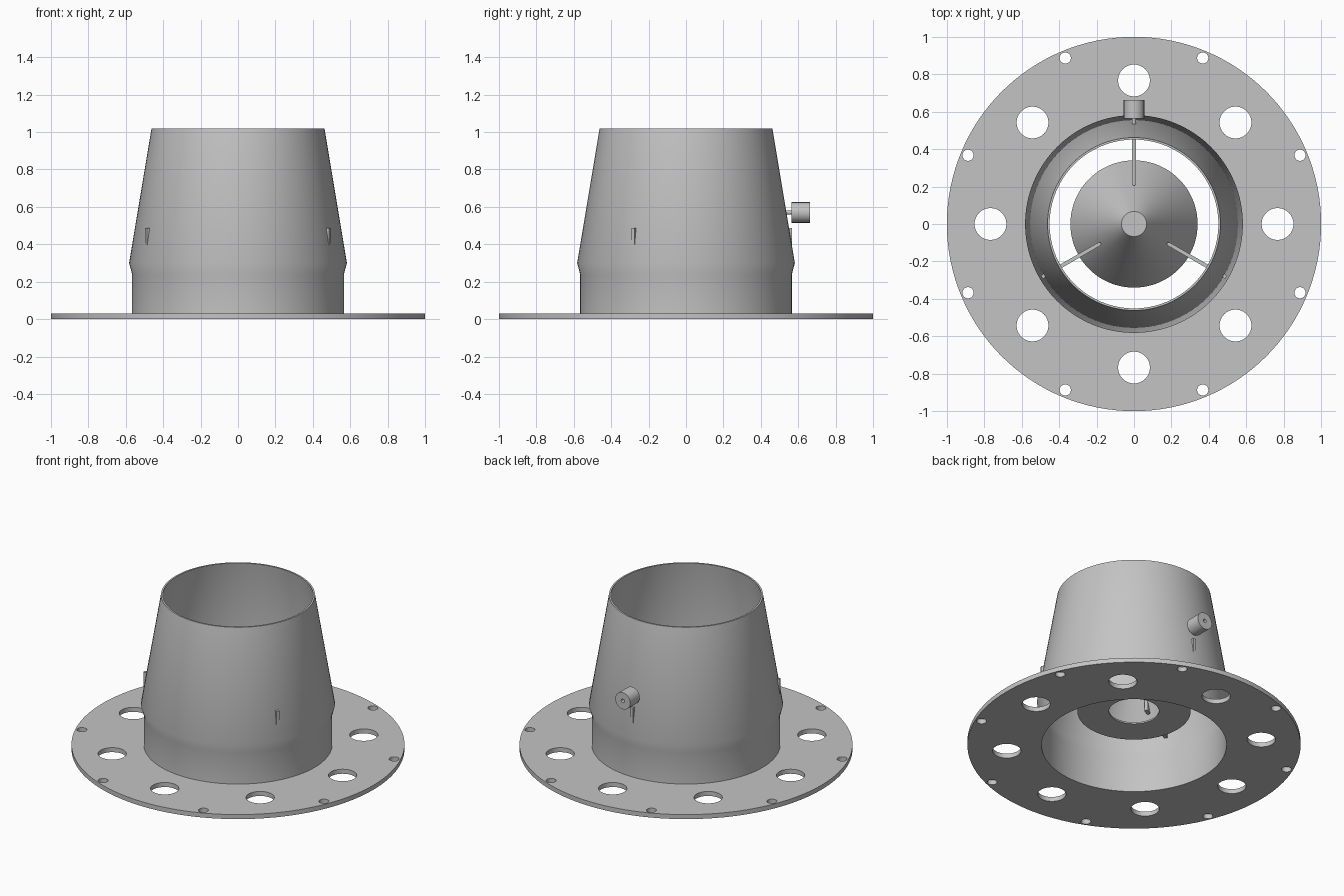
import bpy, bmesh, math
from mathutils import Matrix, Vector

cube = bpy.data.objects.get("Cube")
if cube:
    bpy.data.objects.remove(cube, do_unlink=True)

GREY = (0.55, 0.55, 0.55, 1)
metal = bpy.data.materials.new("grey_metal")
metal.use_nodes = True
metal.diffuse_color = GREY
metal.node_tree.nodes["Principled BSDF"].inputs["Base Color"].default_value = GREY


def add_mesh(name, mesh, smooth=True):
    """Link a mesh as a named part with the metal material."""
    obj = bpy.data.objects.new(name, mesh)
    bpy.context.collection.objects.link(obj)
    mesh.materials.clear()
    mesh.materials.append(metal)
    if smooth:
        bpy.ops.object.select_all(action='DESELECT')
        obj.select_set(True)
        bpy.context.view_layer.objects.active = obj
        bpy.ops.object.shade_smooth_by_angle(angle=math.radians(30))
    return obj


def lathe(name, profile, steps=96, matrix=Matrix()):
    """Revolve a closed (radius, height) profile about z; radius 0 closes the ends."""
    bm = bmesh.new()
    verts = [bm.verts.new((r, 0, z)) for r, z in profile]
    edges = [bm.edges.new((verts[i - 1], verts[i])) for i in range(len(verts))]
    bmesh.ops.spin(bm, geom=verts + edges, cent=(0, 0, 0), axis=(0, 0, 1),
                   angle=2 * math.pi, steps=steps, use_merge=True)
    bmesh.ops.remove_doubles(bm, verts=bm.verts, dist=0.0001)
    bmesh.ops.recalc_face_normals(bm, faces=bm.faces)
    bm.transform(matrix)
    mesh = bpy.data.meshes.new(name)
    bm.to_mesh(mesh)
    bm.free()
    return add_mesh(name, mesh)


def polar(radius, degrees):
    a = math.radians(degrees)
    return radius * math.cos(a), radius * math.sin(a)


def drilled_plate(name, circles, thickness):
    """Flat plate from (x, y, radius, sides) circles; inner circles become holes."""
    curve = bpy.data.curves.new(name, 'CURVE')
    curve.dimensions = '2D'
    curve.fill_mode = 'BOTH'
    curve.extrude = thickness / 2
    for x, y, radius, sides in circles:
        spline = curve.splines.new('POLY')
        spline.points.add(sides - 1)
        spline.use_cyclic_u = True
        for i, p in enumerate(spline.points):
            dx, dy = polar(radius, 360 * i / sides)
            p.co = (x + dx, y + dy, 0, 1)
    temp = bpy.data.objects.new(name + "_curve", curve)
    bpy.context.collection.objects.link(temp)
    graph = bpy.context.evaluated_depsgraph_get()
    mesh = bpy.data.meshes.new_from_object(temp.evaluated_get(graph))
    bpy.data.objects.remove(temp, do_unlink=True)
    bm = bmesh.new()
    bm.from_mesh(mesh)
    bmesh.ops.remove_doubles(bm, verts=bm.verts, dist=0.0001)
    bmesh.ops.recalc_face_normals(bm, faces=bm.faces)
    bmesh.ops.translate(bm, verts=bm.verts, vec=(0, 0, thickness / 2))
    bm.to_mesh(mesh)
    bm.free()
    mesh.name = name
    return add_mesh(name, mesh)


# Base flange with a centre opening, eight large holes and eight rim bolt holes
FLANGE = 0.03
circles = [(0, 0, 1, 128), (0, 0, 0.555, 96)]
for k in range(8):
    circles.append((*polar(0.767, 45 * k), 0.085, 40))
    circles.append((*polar(0.96, 45 * k + 22.5), 0.03, 24))
drilled_plate("base_flange", circles, FLANGE)

# Thin outer shell: straight collar, short flare, then a long taper
WALL = 0.011
outer = [(0.566, FLANGE), (0.566, 0.24), (0.582, 0.3), (0.462, 1.02)]
inner = [(r - WALL, z) for r, z in reversed(outer)]
lathe("outer_shell", outer + inner)

# Hollow inner cone with a flat cap and an open ring underneath
lathe("inner_cone", [(0, 0.7), (0.067, 0.7), (0.34, 0.236), (0.15, 0.236),
                     (0.15, 0.246), (0.322, 0.246), (0.06, 0.69), (0, 0.69)])

# Three upright support blades with a rounded inner end, passing through the shell
HALF = 0.01
for k, angle in enumerate((90, 210, 330)):
    outline = [(0.568, -HALF), (0.568, HALF)]
    for i in range(9):
        dx, dy = polar(HALF, 90 + 22.5 * i)
        outline.append((0.215 + dx, dy))
    bm = bmesh.new()
    face = bm.faces.new([bm.verts.new((x, y, 0.355)) for x, y in outline])
    top = bmesh.ops.extrude_face_region(bm, geom=[face])["geom"]
    bmesh.ops.translate(bm, vec=Vector((0, 0, 0.133)),
                        verts=[v for v in top if isinstance(v, bmesh.types.BMVert)])
    bmesh.ops.recalc_face_normals(bm, faces=bm.faces)
    bm.transform(Matrix.Rotation(math.radians(angle), 4, 'Z'))
    blade = bpy.data.meshes.new("support_blade")
    bm.to_mesh(blade)
    bm.free()
    add_mesh(f"support_blade_{k + 1}", blade)

# Rear fitting: drilled round knob on a thin stem, pointing backwards
to_back = Matrix.Translation((0, 0, 0.57)) @ Matrix.Rotation(-math.pi / 2, 4, 'X')
lathe("rear_knob", [(0.055, 0.563), (0.055, 0.662), (0.012, 0.662), (0.012, 0.563)],
      40, to_back)
lathe("rear_knob_stem", [(0, 0.527), (0.012, 0.527), (0.012, 0.6), (0, 0.6)],
      20, to_back)
